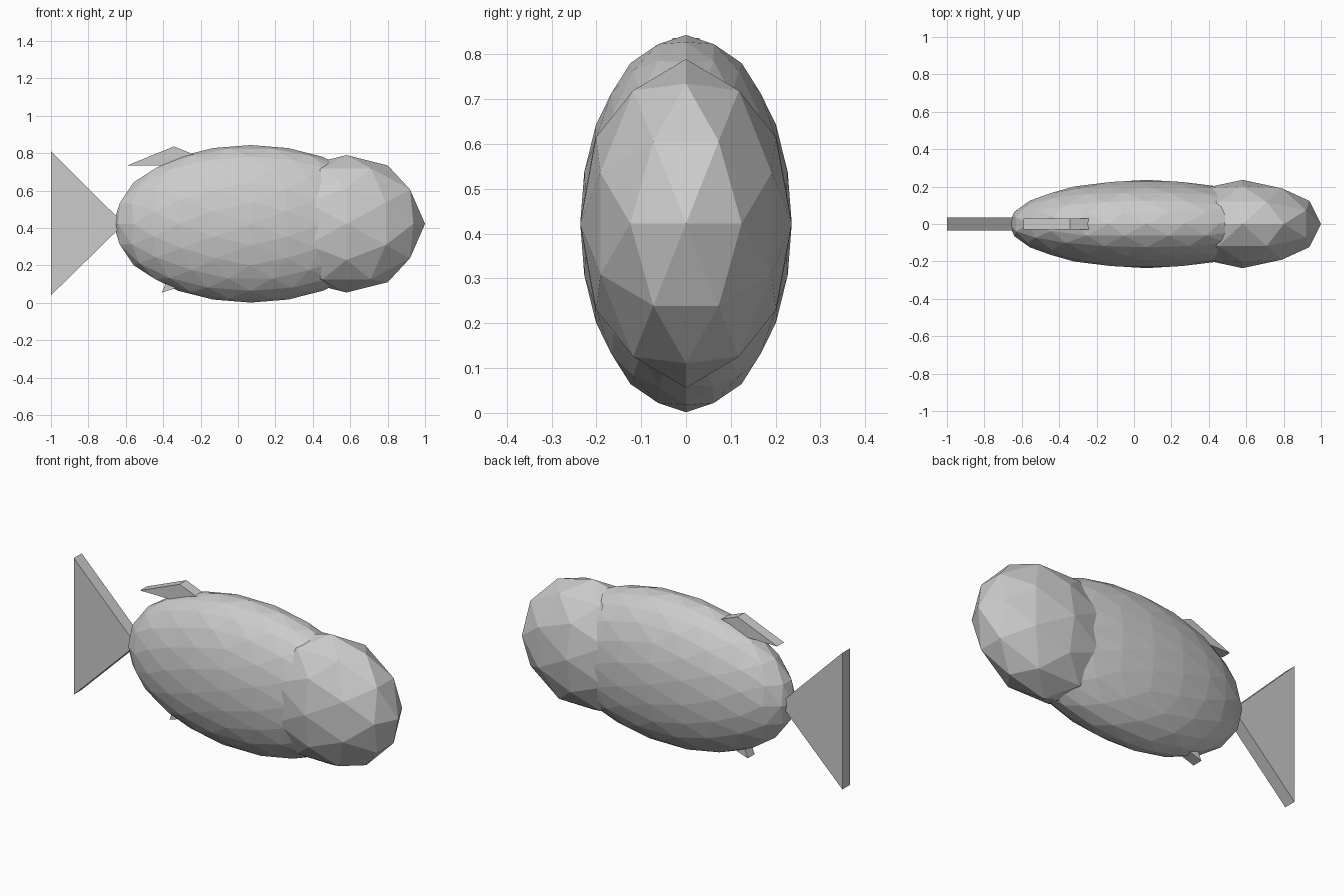
import bpy, bmesh
from mathutils import Vector

cube = bpy.data.objects.get("Cube")
if cube:
    bpy.data.objects.remove(cube, do_unlink=True)

# One plain grey for the whole fish
grey = bpy.data.materials.new("plain grey")
grey.use_nodes = True
colour = (0.6, 0.6, 0.6, 1)
grey.diffuse_color = colour
grey.node_tree.nodes["Principled BSDF"].inputs["Base Color"].default_value = colour

MID_Z = 0.4225


def finish(name, bm):
    bmesh.ops.recalc_face_normals(bm, faces=bm.faces)
    mesh = bpy.data.meshes.new(name)
    bm.to_mesh(mesh)
    bm.free()
    mesh.materials.append(grey)
    obj = bpy.data.objects.new(name, mesh)
    bpy.context.collection.objects.link(obj)
    return obj


def faceted_ellipsoid(name, centre, radii, levels):
    """Icosahedron with edges square to the axes, subdivided and stretched."""
    bm = bmesh.new()
    golden = (1 + 5 ** 0.5) / 2
    for s in (-1, 1):
        for t in (-golden, golden):
            for p in ((s, 0, t), (t, s, 0), (0, t, s)):
                bm.verts.new(p)
    bmesh.ops.convex_hull(bm, input=bm.verts)
    for _ in range(levels):
        bmesh.ops.subdivide_edges(bm, edges=bm.edges, cuts=1, use_grid_fill=True)
        for v in bm.verts:
            v.co.normalize()
    for v in bm.verts:
        v.co = Vector(c + r * k for c, r, k in zip(centre, radii, v.co.normalized()))
    return finish(name, bm)


def flat_fin(name, outline, half):
    """Outline in the x-z plane, extruded evenly to both sides."""
    bm = bmesh.new()
    face = bm.faces.new([bm.verts.new((x, -half, z)) for x, z in outline])
    out = bmesh.ops.extrude_face_region(bm, geom=[face])
    moved = [g for g in out["geom"] if isinstance(g, bmesh.types.BMVert)]
    bmesh.ops.translate(bm, verts=moved, vec=(0, 2 * half, 0))
    return finish(name, bm)


# Body and coarser head
faceted_ellipsoid("body", (0.067, 0, MID_Z), (0.735, 0.236, 0.421), 2)
faceted_ellipsoid("head", (0.58, 0, MID_Z), (0.42, 0.236, 0.367), 1)

# Fins
flat_fin("tail_fin", [(-1, 0.81), (-1, 0.04), (-0.61, MID_Z)], 0.035)
flat_fin("dorsal_fin", [(-0.59, 0.735), (-0.09, 0.735), (-0.343, 0.836)], 0.03)
flat_fin("ventral_fin", [(-0.407, 0.055), (-0.15, 0.14), (-0.32, 0.27)], 0.03)
